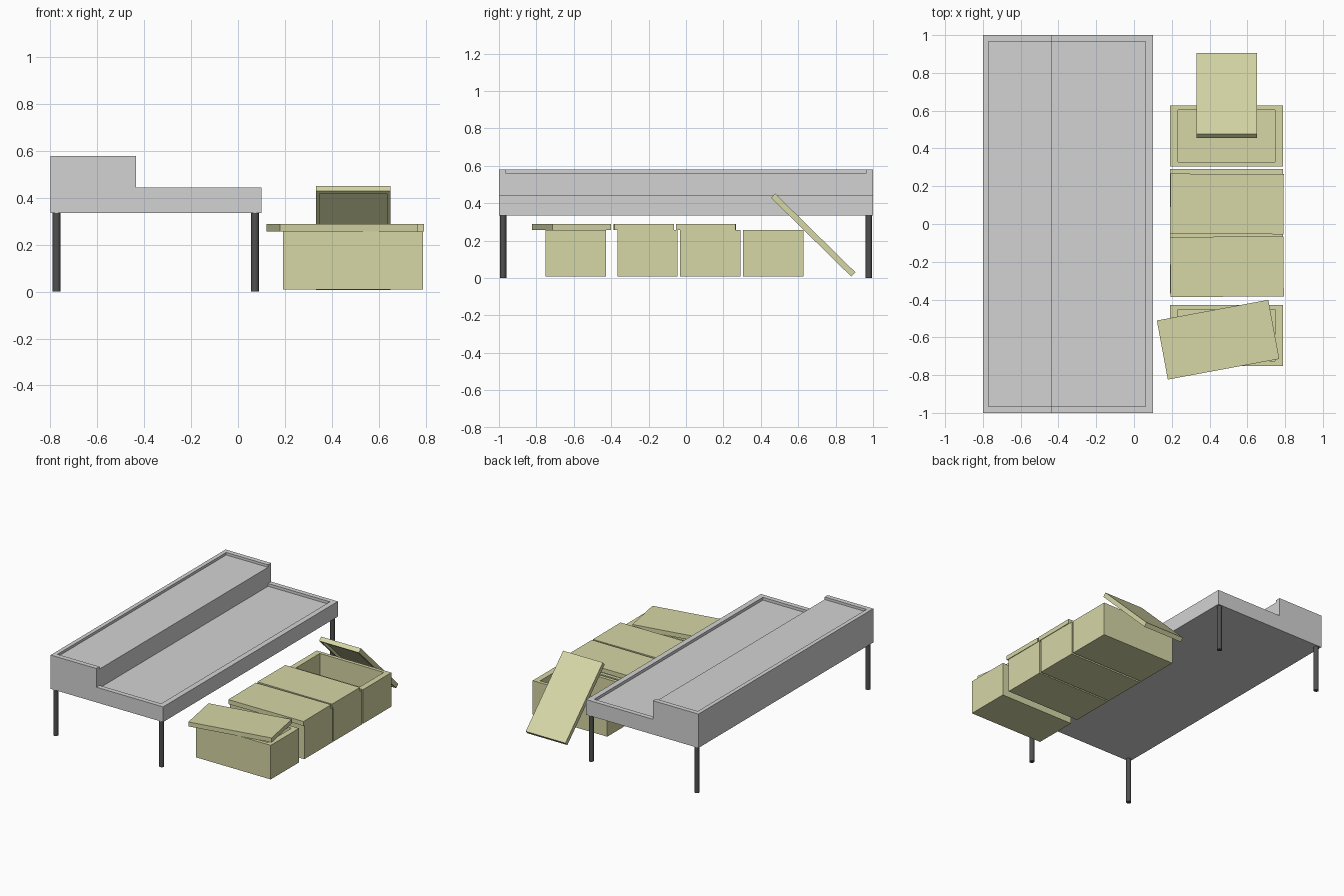
import bpy, bmesh, math
from mathutils import Matrix

cube = bpy.data.objects.get("Cube")
if cube:
    bpy.data.objects.remove(cube, do_unlink=True)


def material(name, r, g, b):
    m = bpy.data.materials.new(name)
    m.use_nodes = True
    m.diffuse_color = (r, g, b, 1)
    m.node_tree.nodes["Principled BSDF"].inputs["Base Color"].default_value = (r, g, b, 1)
    return m


GREY = material("light grey", 0.65, 0.65, 0.65)
DARK = material("dark grey", 0.08, 0.08, 0.08)
CREAM = material("pale olive", 0.67, 0.68, 0.38)


def finish(name, bm, mat):
    bmesh.ops.recalc_face_normals(bm, faces=bm.faces[:])
    mesh = bpy.data.meshes.new(name)
    bm.to_mesh(mesh)
    bm.free()
    mesh.materials.append(mat)
    ob = bpy.data.objects.new(name, mesh)
    bpy.context.collection.objects.link(ob)
    return ob


def extrude_profile(name, points, y0, y1, mat):
    """Extrude an x-z outline along y."""
    bm = bmesh.new()
    face = bm.faces.new([bm.verts.new((x, y0, z)) for x, z in points])
    ext = bmesh.ops.extrude_face_region(bm, geom=[face])
    verts = [v for v in ext["geom"] if isinstance(v, bmesh.types.BMVert)]
    bmesh.ops.translate(bm, verts=verts, vec=(0, y1 - y0, 0))
    return finish(name, bm, mat)


def hollow_block(name, size, wall_x, wall_y, depth, flip=False):
    """Block with a rectangular pocket in its top, or its underside if flipped."""
    sx, sy, sz = size
    bm = bmesh.new()
    bmesh.ops.create_cube(bm, size=1, matrix=Matrix.Diagonal((sx, sy, sz, 1)))
    bm.normal_update()
    top = max(bm.faces, key=lambda f: f.calc_center_median().z)
    bmesh.ops.inset_individual(bm, faces=[top], thickness=0.01)
    for v in top.verts:
        v.co.x = math.copysign(sx / 2 - wall_x, v.co.x)
        v.co.y = math.copysign(sy / 2 - wall_y, v.co.y)
    pocket = bmesh.ops.extrude_discrete_faces(bm, faces=[top])["faces"][0]
    bmesh.ops.translate(bm, verts=pocket.verts[:], vec=(0, 0, -depth))
    if flip:
        bmesh.ops.rotate(bm, verts=bm.verts[:], matrix=Matrix.Rotation(math.pi, 3, "X"))
    return finish(name, bm, CREAM)


# Two-level bench top with raised rails along both long sides
low, rail, deck, top = 0.335, 0.445, 0.425, 0.58
extrude_profile("bench_top", [
    (-0.8, low), (0.1, low), (0.1, rail), (0.06, rail), (0.06, deck),
    (-0.435, deck), (-0.435, 0.562), (-0.77, 0.562), (-0.77, top), (-0.8, top),
], -0.965, 0.965, GREY)

# Stepped end panels
step = [(-0.8, low), (0.1, low), (0.1, rail), (-0.435, rail), (-0.435, top), (-0.8, top)]
for name, y in (("front_end_panel", -1), ("back_end_panel", 0.965)):
    extrude_profile(name, step, y, y + 0.035, GREY)

# Round legs
for side, x in (("right", -0.774), ("left", 0.073)):
    for end, y in (("front", -0.978), ("back", 0.978)):
        bm = bmesh.new()
        bmesh.ops.create_cone(bm, cap_ends=True, segments=16, radius1=0.017, radius2=0.017,
                              depth=low, matrix=Matrix.Translation((x, y, low / 2)))
        leg = finish(f"{end}_{side}_leg", bm, DARK)
        for p in leg.data.polygons:
            p.use_smooth = len(p.vertices) == 4

# Row of open storage boxes
for i, y in enumerate((-0.59, -0.206, 0.129, 0.466)):
    box = hollow_block(f"storage_box_{i + 1}", (0.597, 0.323, 0.247), 0.042, 0.025, 0.22)
    box.location = (0.49, y, 0.1325)

# Lids: one twisted, two nearly in place, one leaning against the last box
lids = (
    ("twisted_lid", (0.445, -0.6125, 0.274), (0, 0, 10.5)),
    ("front_closed_lid", (0.492, -0.226, 0.273), (0, 0, 0.4)),
    ("back_closed_lid", (0.492, 0.106, 0.273), (0, 0, -0.3)),
    ("leaning_lid", (0.491, 0.68, 0.23), (-44.5, 0, 90)),
)
for name, loc, turn in lids:
    lid = hollow_block(name, (0.6, 0.318, 0.032), 0.015, 0.015, 0.018, flip=True)
    lid.location = loc
    lid.rotation_euler = [math.radians(a) for a in turn]
    if turn[0]:
        # Turn the lid lengthwise first, then tilt it down toward the back
        lid.rotation_euler = (Matrix.Rotation(math.radians(turn[0]), 3, "X")
                              @ Matrix.Rotation(math.radians(turn[2]), 3, "Z")).to_euler()
